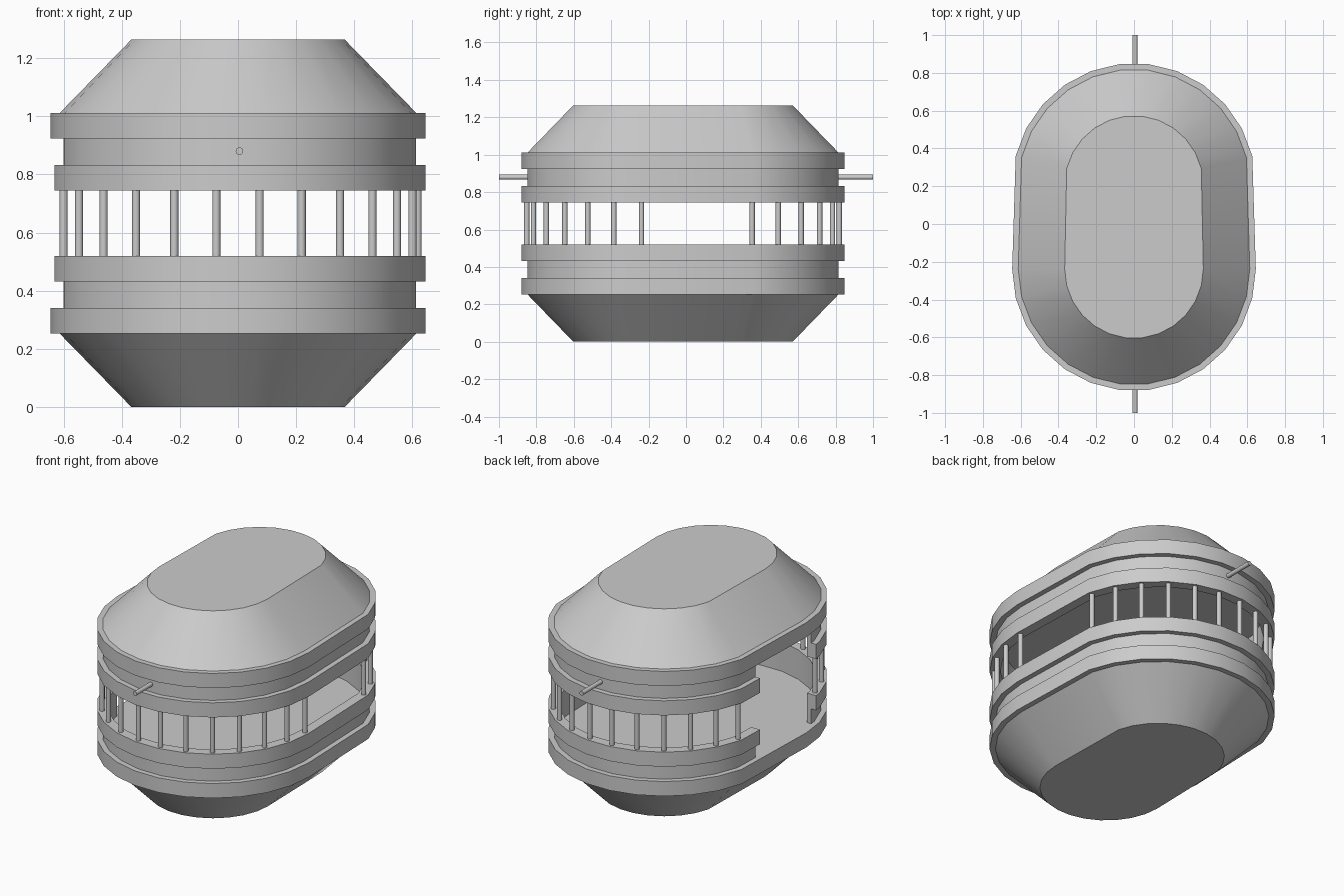
import bpy, bmesh, math
from mathutils import Vector, Matrix

cube = bpy.data.objects.get("Cube")
if cube:
    bpy.data.objects.remove(cube, do_unlink=True)

SIDES = 26
STEP = 2 * math.pi / SIDES
FRONT_Y, BACK_Y = -0.238, 0.206
DOOR_BACK, DOOR_FRONT = 0.19, -0.35
HEIGHT = 1.264
CONE_R, WALL_R, BAND_R, INNER_R, BAR_R = 0.367, 0.613, 0.645, 0.585, 0.618
BASE_Z, FLOOR_Z, LEDGE_Z, SILL_Z = 0.252, 0.341, 0.431, 0.52

grey = bpy.data.materials.new("light_grey")
grey.use_nodes = True
grey.diffuse_color = (0.6, 0.6, 0.6, 1)
grey.node_tree.nodes["Principled BSDF"].inputs["Base Color"].default_value = (0.6, 0.6, 0.6, 1)


def make_object(name, bm):
    bmesh.ops.recalc_face_normals(bm, faces=bm.faces)
    mesh = bpy.data.meshes.new(name)
    bm.to_mesh(mesh)
    bm.free()
    mesh.materials.append(grey)
    obj = bpy.data.objects.new(name, mesh)
    bpy.context.collection.objects.link(obj)
    bpy.ops.object.select_all(action='DESELECT')
    obj.select_set(True)
    bpy.context.view_layer.objects.active = obj
    bpy.ops.object.shade_smooth_by_angle(angle=math.radians(30))
    return obj


def outline(radius):
    """Long oval, from the left back corner round the back to the left front corner."""
    points = []
    for i in range(SIDES // 2 - 1, -SIDES // 2 - 1, -1):
        y = BACK_Y if i > 0 else FRONT_Y
        points.append((radius * math.cos(i * STEP), y + radius * math.sin(i * STEP)))
    return points


def slide(a, b, y):
    t = (y - a[1]) / (b[1] - a[1])
    return (a[0] + t * (b[0] - a[0]), y)


def door_outline(radius):
    """Open oval path with a gap for the doorway."""
    pts = outline(radius)
    start = slide(pts[0], pts[-1], DOOR_BACK)
    end = slide(pts[-2], pts[-1], DOOR_FRONT)
    return [start] + pts[:-1] + [end]


def shell(name, section, flip, doorway):
    """Sweep a (radius, height) section round the oval."""
    bm = bmesh.new()
    path = door_outline if doorway else outline
    rings = [[bm.verts.new((x, y, HEIGHT - z if flip else z)) for x, y in path(r)]
             for r, z in section]
    count = len(rings[0])
    pairs = list(zip(rings, rings[1:]))
    if doorway:
        pairs.append((rings[-1], rings[0]))
    for a, b in pairs:
        for i in range(count - 1 if doorway else count):
            j = (i + 1) % count
            bm.faces.new((a[i], a[j], b[j], b[i]))
    if doorway:
        bm.faces.new([r[0] for r in rings])
        bm.faces.new([r[-1] for r in rings])
    else:
        bm.faces.new(rings[0])
        bm.faces.new(rings[-1])
    return make_object(name, bm)


# Tapered base and roof, each with its closed band
cap = [(CONE_R, 0), (WALL_R, BASE_Z), (BAND_R, BASE_Z), (BAND_R, FLOOR_Z), (WALL_R, FLOOR_Z)]
shell("base", cap, False, False)
shell("roof", cap, True, False)

# Walls and window bands, open at the doorway
wall = [(INNER_R, FLOOR_Z), (WALL_R, FLOOR_Z), (WALL_R, LEDGE_Z),
        (BAND_R, LEDGE_Z), (BAND_R, SILL_Z), (INNER_R, SILL_Z)]
shell("lower_wall", wall, False, True)
shell("upper_wall", wall, True, True)


def add_rod(bm, start, end, radius):
    start, end = Vector(start), Vector(end)
    axis = end - start
    turn = axis.to_track_quat('Z', 'Y').to_matrix().to_4x4()
    bmesh.ops.create_cone(bm, cap_ends=True, segments=16, radius1=radius, radius2=radius,
                          depth=axis.length, matrix=Matrix.Translation((start + end) / 2) @ turn)


# Window bars at every corner of the oval except in the doorway
bars = bmesh.new()
for x, y in outline(BAR_R)[:-1]:
    add_rod(bars, (x, y, SILL_Z - 0.02), (x, y, HEIGHT - SILL_Z + 0.02), 0.014)
make_object("window_bars", bars)

# Rods sticking out at each end
for name, side, inner in (("front_rod", -1, 0.83), ("back_rod", 1, 0.79)):
    rod = bmesh.new()
    add_rod(rod, (0.005, side * inner, 0.88), (0.005, side, 0.88), 0.013)
    make_object(name, rod)
